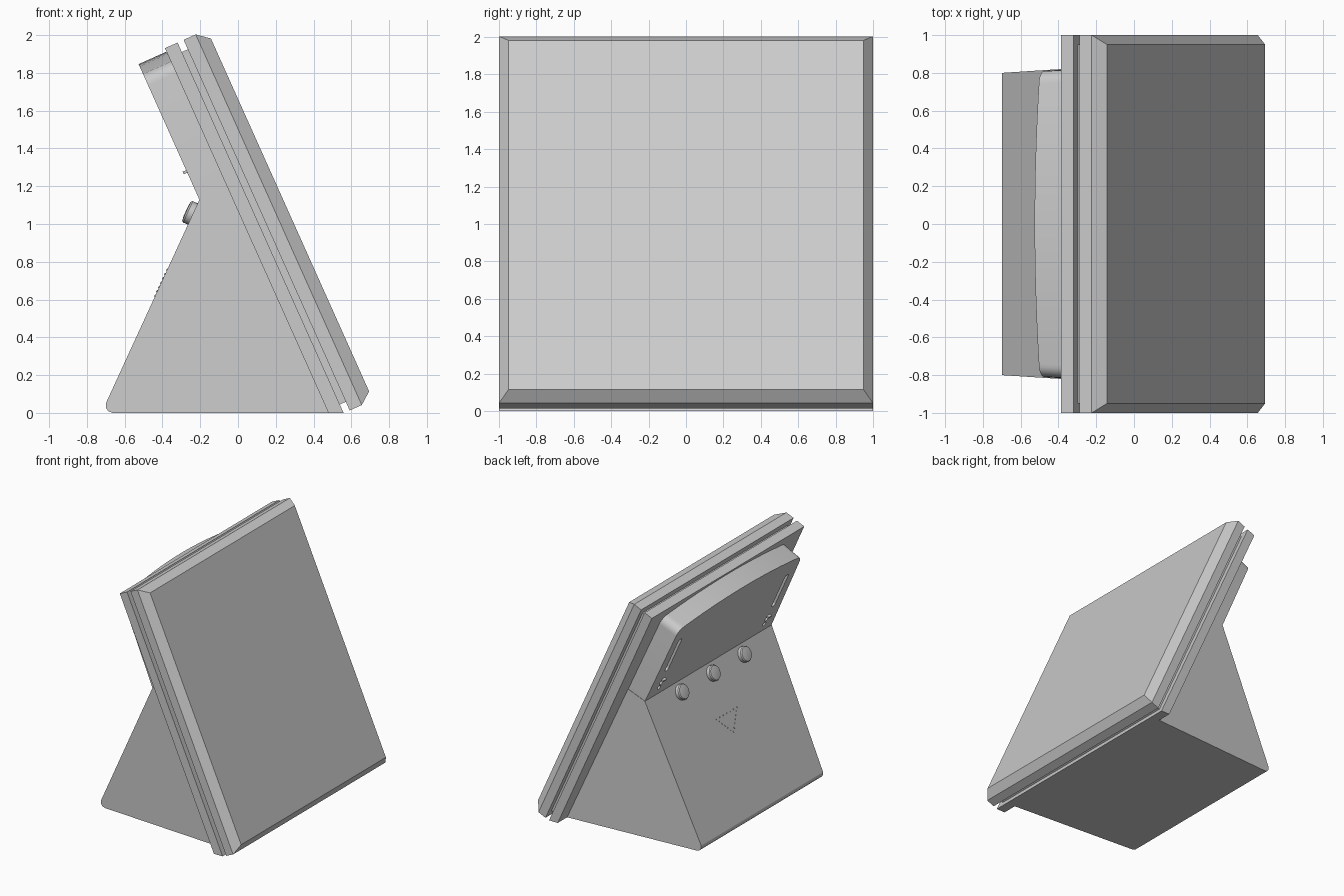
import bpy, bmesh, math
from mathutils import Vector, Matrix

cube = bpy.data.objects.get("Cube")
if cube:
    bpy.data.objects.remove(cube)

mat = bpy.data.materials.new("light_grey_plastic")
mat.use_nodes = True
grey = (0.6, 0.6, 0.6, 1)
mat.diffuse_color = grey
mat.node_tree.nodes["Principled BSDF"].inputs["Base Color"].default_value = grey

# Tilted frame: U runs up the panel, N points out of the screen
U = Vector((-0.409, 0, 0.9125)).normalized()
N = Vector((U.z, 0, -U.x))
Y = Vector((0, 1, 0))


def tilt(u, y, d):
    return U * u + Y * y + N * d


def loft(name, rings, smooth=False):
    """Closed solid skinned through rings of equal point count."""
    bm = bmesh.new()
    rows = [[bm.verts.new(p) for p in ring] for ring in rings]
    for a, b in zip(rows, rows[1:]):
        for i in range(len(a)):
            j = (i + 1) % len(a)
            bm.faces.new((a[i], a[j], b[j], b[i]))
    bm.faces.new(rows[0][::-1])
    bm.faces.new(rows[-1])
    bmesh.ops.recalc_face_normals(bm, faces=bm.faces)
    mesh = bpy.data.meshes.new(name)
    bm.to_mesh(mesh)
    bm.free()
    mesh.materials.append(mat)
    obj = bpy.data.objects.new(name, mesh)
    bpy.context.collection.objects.link(obj)
    if smooth:
        bpy.ops.object.select_all(action='DESELECT')
        obj.select_set(True)
        bpy.context.view_layer.objects.active = obj
        bpy.ops.object.shade_smooth_by_angle(angle=math.radians(30))
    return obj


def slab_ring(u0, u1, y, d):
    return [tilt(u0, -y, d), tilt(u1, -y, d), tilt(u1, y, d), tilt(u0, y, d)]


def disc(centre, axis, radii, heights, count=24):
    """Rings of a round part stacked along an axis."""
    side = axis.cross(Y)
    return [[centre + axis * h + (Y * math.cos(t) + side * math.sin(t)) * r
             for t in (2 * math.pi * i / count for i in range(count))]
            for r, h in zip(radii, heights)]


# Screen panel with chamfered front rim
loft("screen_panel", [slab_ring(-0.23, 1.92, 1, 0.545),
                      slab_ring(-0.23, 1.92, 1, 0.615),
                      slab_ring(-0.18, 1.867, 0.95, 0.68)])

# Recessed spacer between the panels
loft("panel_spacer", [slab_ring(-0.18, 1.865, 0.95, 0.505),
                      slab_ring(-0.18, 1.865, 0.95, 0.55)])

# Back plate, its lower edge cut level with the ground
foot = U.x / U.z
loft("back_plate", [slab_ring(foot * d, 1.92, 1, d) for d in (0.437, 0.51)])


# Wedge stand, slightly wider towards the plate
def half_width(x):
    return 0.8 + 0.065 * (x + 0.7)


crease = 1.113
joint = tilt(crease, 0, 0.44)
profile = [(0.49, 0), (-0.665, 0), (-0.685, 0.008), (-0.698, 0.025), (-0.7, 0.05),
           (-0.204, 1.13), (joint.x, joint.z)]
loft("stand", [[Vector((x, s * half_width(x), z)) for x, z in profile] for s in (-1, 1)])


# Rear housing with an arched top and rounded shoulders
def housing_ring(d, grow):
    half = [(0.83, crease), (0.81, 1.775)]
    for i in range(1, 7):
        t = math.pi / 2 * i / 6
        half.append((0.74 + 0.07 * math.cos(t), 1.775 + 0.07 * math.sin(t)))
    half += [(y, 1.9 - 0.1 * y * y) for y in (0.62, 0.5, 0.37, 0.25, 0.12)]
    outline = half + [(0, 1.9)] + [(-y, u) for y, u in reversed(half)]
    return [tilt(u, y * grow, d) for y, u in outline]


BACK = 0.275
housing = loft("rear_housing", [housing_ring(BACK, 1), housing_ring(0.44, 1.01)], True)


# Long slots and small ports sunk into the housing
def slot_cutter(y, u, width, length):
    ring = []
    for i in range(16):
        t = 2 * math.pi * (i + 0.5) / 16
        end = math.copysign((length - width) / 2, math.sin(t))
        ring.append((y + width / 2 * math.cos(t), u + end + width / 2 * math.sin(t)))
    return loft("slot_cutter", [[tilt(b, a, d) for a, b in ring]
                                for d in (BACK - 0.05, BACK + 0.02)])


cutters = [slot_cutter(s * 0.7, 1.53, 0.045, 0.33) for s in (-1, 1)]
cutters += [slot_cutter(s * 0.69, u, 0.04, 0.04) for s in (-1, 1) for u in (1.19, 1.24)]
for cutter in cutters:
    cutter.hide_render = True
    mod = housing.modifiers.new("slot", 'BOOLEAN')
    mod.operation = 'DIFFERENCE'
    mod.solver = 'EXACT'
    mod.object = cutter
    bpy.context.view_layer.objects.active = housing
    bpy.ops.object.modifier_apply(modifier=mod.name)
    bpy.data.objects.remove(cutter)

# Small pegs beside the ports
for s in (-1, 1):
    loft("port_peg", [slab_ring(1.27, 1.285, 0.02, d) for d in (BACK - 0.02, BACK + 0.01)]
         ).location.y = s * 0.69

# Row of three domed buttons below the crease
slope = Vector((0.496, 0, 1.08)).normalized()
out = Vector((-slope.z, 0, slope.x))
top = Vector((-0.204, 0, 1.13))
for i, y in enumerate((-0.41, 0, 0.41)):
    loft(f"button_{i + 1}", disc(top - slope * 0.085 + Y * y, out,
                                 (0.062, 0.062, 0.056, 0.03), (-0.02, 0.028, 0.036, 0.04)), True)

# Triangular pattern of fine raised dots on the slope
for row in range(7):
    for col in range(7 - row):
        if row in (0, 6) or col in (0, 6 - row):
            spot = top - slope * (0.41 + 0.025 * row) + Y * 0.045 * (col - (6 - row) / 2)
            loft("slope_dot", disc(spot, out, (0.006, 0.006), (-0.005, 0.004), 8))
